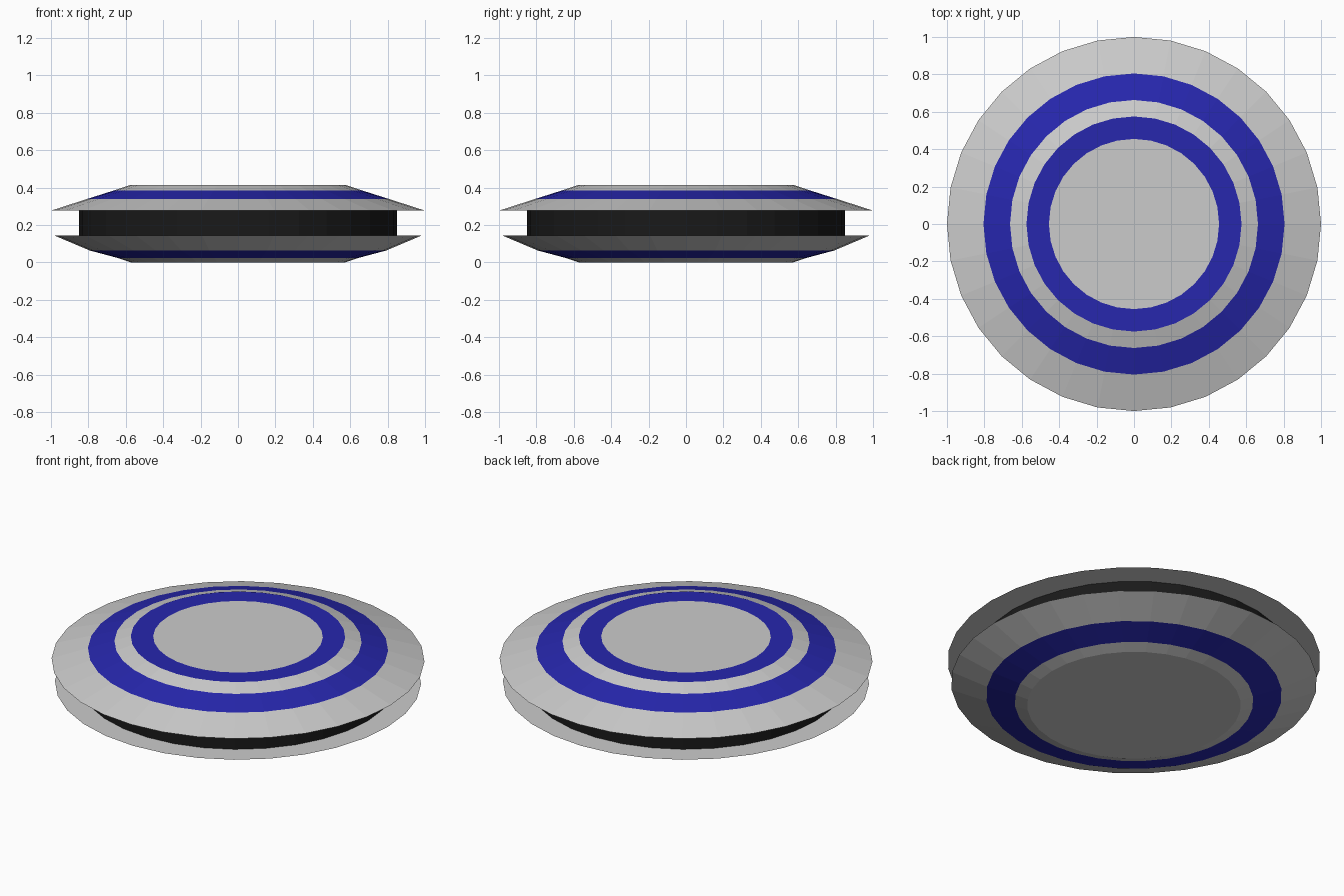
import bpy
import math

if "Cube" in bpy.data.objects:
    bpy.data.objects.remove(bpy.data.objects["Cube"])

SIDES = 32


def material(name, color):
    mat = bpy.data.materials.new(name)
    mat.diffuse_color = color
    mat.use_nodes = True
    mat.node_tree.nodes["Principled BSDF"].inputs["Base Color"].default_value = mat.diffuse_color
    return mat


GREY = material("light_grey", (0.8, 0.8, 0.8, 1))
BLUE = material("navy_blue", (0.02, 0.02, 0.42, 1))
BLACK = material("black", (0.01, 0.01, 0.01, 1))


def lathe(name, profile, bands, mats):
    """Spin (radius, z) points around z; bands gives each strip's material slot."""
    verts, faces, slots = [], [], []
    for r, z in profile:
        for i in range(SIDES):
            a = 2 * math.pi * i / SIDES
            verts.append((r * math.cos(a), r * math.sin(a), z))
    for k, slot in enumerate(bands):
        for i in range(SIDES):
            j = (i + 1) % SIDES
            a, b = k * SIDES, (k + 1) * SIDES
            faces.append((a + i, a + j, b + j, b + i))
            slots.append(slot)
    # end caps
    last = (len(profile) - 1) * SIDES
    faces.append(tuple(reversed(range(SIDES))))
    faces.append(tuple(range(last, last + SIDES)))
    slots += [0, 0]

    mesh = bpy.data.meshes.new(name)
    mesh.from_pydata(verts, [], faces)
    for mat in mats:
        mesh.materials.append(mat)
    for poly, slot in zip(mesh.polygons, slots):
        poly.material_index = slot
    mesh.update()
    obj = bpy.data.objects.new(name, mesh)
    bpy.context.collection.objects.link(obj)
    return obj


# upper shell: sloped rim, blue band, flat top with a blue ring
lathe("upper_shell",
      [(1.0, 0.277), (0.805, 0.340), (0.663, 0.385), (0.575, 0.414), (0.455, 0.414)],
      [0, 1, 0, 1], [GREY, BLUE])

# black drum joining the two shells
lathe("middle_drum", [(0.85, 0.144), (0.85, 0.277)], [0], [BLACK])

# lower shell: flat base, blue band, sloped rim
lathe("lower_shell",
      [(0.573, 0.0), (0.64, 0.023), (0.793, 0.064), (0.982, 0.144)],
      [0, 1, 0], [GREY, BLUE])
